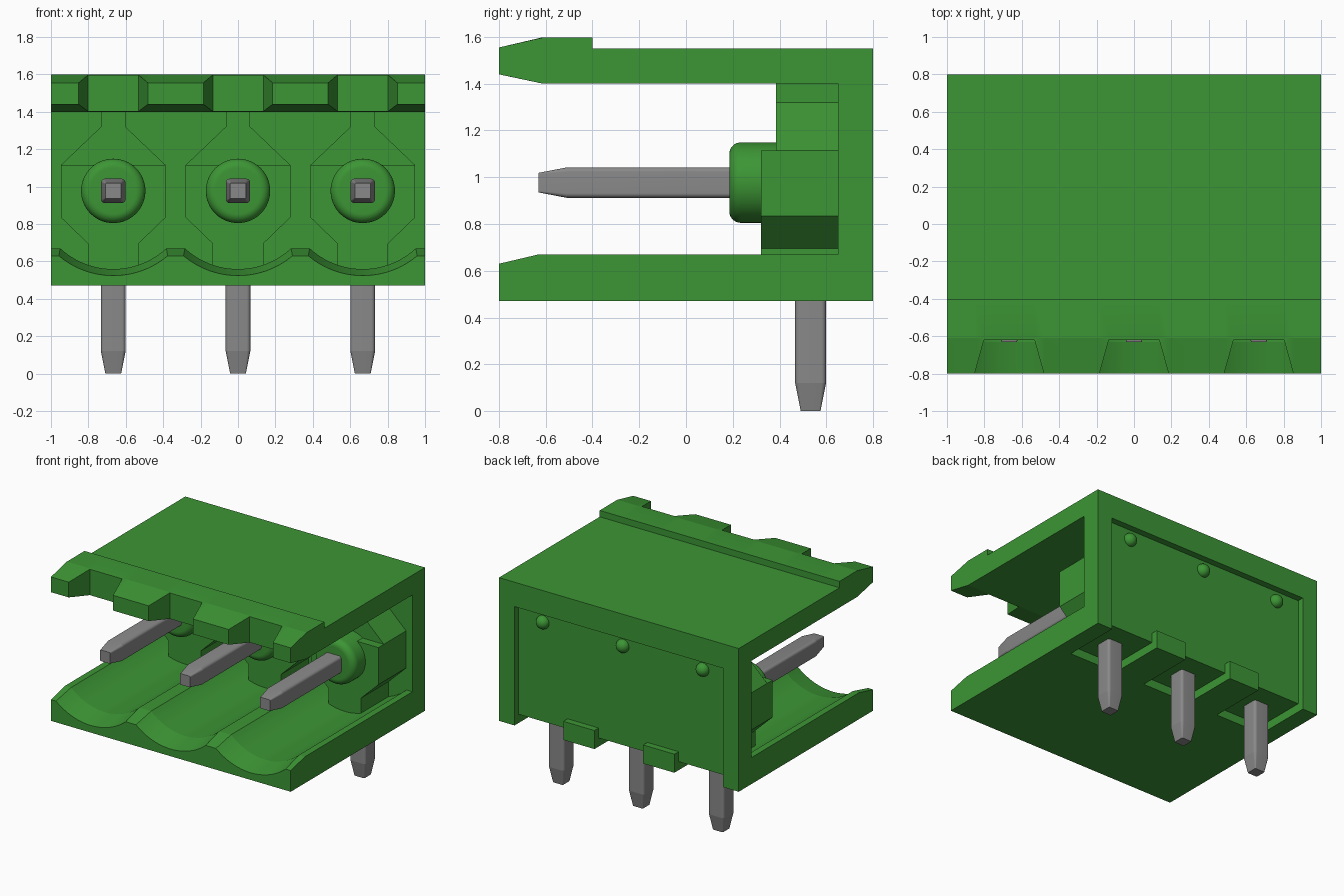
import bpy, bmesh, math

cube = bpy.data.objects.get("Cube")
if cube:
    bpy.data.objects.remove(cube, do_unlink=True)


def material(name, rgb, rough):
    m = bpy.data.materials.new(name)
    m.use_nodes = True
    m.diffuse_color = (*rgb, 1)
    bsdf = m.node_tree.nodes["Principled BSDF"]
    bsdf.inputs["Base Color"].default_value = (*rgb, 1)
    bsdf.inputs["Roughness"].default_value = rough
    return m


GREEN = material("green plastic", (0.045, 0.30, 0.035), 0.5)
GREY = material("grey metal", (0.25, 0.25, 0.25), 0.5)

PITCH = 0.667
PINS = (-PITCH, 0, PITCH)
AXIS_Z = 0.977       # height of the contact axis
FLOOR, POCKET = 0.47, 0.535


def finish(name, bm, mat):
    bmesh.ops.recalc_face_normals(bm, faces=bm.faces)
    me = bpy.data.meshes.new(name)
    bm.to_mesh(me)
    bm.free()
    ob = bpy.data.objects.new(name, me)
    bpy.context.collection.objects.link(ob)
    me.materials.append(mat)
    bpy.ops.object.select_all(action='DESELECT')
    ob.select_set(True)
    bpy.context.view_layer.objects.active = ob
    bpy.ops.object.shade_smooth_by_angle(angle=math.radians(11))
    return ob


def loft(name, rings, mat=GREEN):
    """Skin rings that share a point count, and cap both ends."""
    bm = bmesh.new()
    vs = [[bm.verts.new(p) for p in r] for r in rings]
    n = len(vs[0])
    for a, b in zip(vs, vs[1:]):
        for i in range(n):
            j = (i + 1) % n
            bm.faces.new((a[i], a[j], b[j], b[i]))
    bm.faces.new(vs[0])
    bm.faces.new(vs[-1])
    return finish(name, bm, mat)


def box(name, x0, x1, y0, y1, z0, z1):
    ring = [(x0, y0), (x1, y0), (x1, y1), (x0, y1)]
    return loft(name, [[(x, y, z) for x, y in ring] for z in (z0, z1)])


# Top cover with a raised lip, notched in front of every contact
def cover_ring(x, notched):
    tip = [(-0.62, 1.597), (-0.62, 1.402)] if notched else [(-0.8, 1.555), (-0.8, 1.44)]
    prof = [(0.8, 1.55), (-0.4, 1.55), (-0.4, 1.598), (-0.61, 1.598),
            *tip, (-0.61, 1.40), (0.8, 1.40)]
    return [(x, y, z) for y, z in prof]


rings = [cover_ring(-1, False)]
for c in PINS:
    rings += [cover_ring(c + dx, cut) for dx, cut in
              ((-0.185, False), (-0.135, True), (0.135, True), (0.185, False))]
rings.append(cover_ring(1, False))
loft("top_cover", rings)


# Floor with a round channel under every contact, flared at the front
def floor_ring(y, radius, top, bottom):
    pts = [(-1, bottom), (-1, top)]
    a = math.acos((AXIS_Z - top) / radius)
    for c in PINS:
        for i in range(25):
            t = -a + 2 * a * i / 24
            pts.append((c + radius * math.sin(t), AXIS_Z - radius * math.cos(t)))
    pts += [(1, top), (1, bottom)]
    return [(x, y, z) for x, z in pts]


loft("floor_front", [floor_ring(-0.8, 0.453, 0.63, FLOOR),
                     floor_ring(-0.63, 0.418, 0.67, FLOOR),
                     floor_ring(0.35, 0.418, 0.67, FLOOR)])
loft("floor_rear", [floor_ring(y, 0.418, 0.67, POCKET) for y in (0.35, 0.65)])

# Back wall: recessed panel framed by a header and two posts
box("back_panel", -0.87, 0.87, 0.65, 0.75, POCKET, 1.366)
box("back_header", -0.87, 0.87, 0.65, 0.8, 1.366, 1.40)
for side, s in (("left", 1), ("right", -1)):
    xs = sorted((0.87 * s, s))
    box(side + "_post", *xs, 0.65, 0.8, FLOOR, 1.40)
    box(side + "_edge_rib", *xs, 0.35, 0.65, FLOOR, POCKET)
    # Ribs between the underside pockets, ending in upright tabs
    c = s * PITCH / 2
    box(side + "_rib", c - 0.13, c + 0.13, 0.35, 0.75, FLOOR, POCKET)
    box(side + "_rib_tab", c - 0.13, c + 0.13, 0.75, 0.8, FLOOR, 0.61)


# Round-cornered square section of half-width h
def pin_section(h, r):
    pts = []
    for k, (sx, sy) in enumerate(((1, 1), (-1, 1), (-1, -1), (1, -1))):
        for i in range(11):
            t = math.pi / 2 * (k + i / 10)
            pts.append((sx * (h - r) + r * math.cos(t), sy * (h - r) + r * math.sin(t)))
    return pts


def contact_boss(name, c):
    """Round collar with a rolled front rim, revolved about the contact axis."""
    radius, rim, front, back = 0.172, 0.05, 0.185, 0.42
    prof = []
    for i in range(11):
        t = math.pi / 2 * i / 10
        prof.append((radius - rim + rim * math.sin(t), front + rim - rim * math.cos(t)))
    prof.append((radius, back))
    ring = [2 * math.pi * i / 64 for i in range(64)]
    loft(name, [[(c + r * math.cos(a), y, AXIS_Z + r * math.sin(a)) for a in ring]
                for r, y in prof])


LOWER = [(-0.28, 1.115), (-0.28, 0.835), (-0.135, 0.695), (-0.135, 0.545)]
UPPER = [(-0.065, 1.40), (-0.065, 1.32), (-0.28, 1.115)]


def block(name, c, half, y0):
    prof = half + [(-x, z) for x, z in reversed(half)]
    loft(name, [[(c + x, y, z) for x, z in prof] for y in (y0, 0.65)])


for c, tag in zip(PINS, ("right", "middle", "left")):
    # Support behind each contact
    block(tag + "_lower_block", c, LOWER, 0.32)
    block(tag + "_upper_block", c, UPPER, 0.385)
    contact_boss(tag + "_boss", c)

    # Mating pin and solder pin, both with tapered tips
    sections = [(-0.63, 0.042, 0.006), (-0.51, 0.065, 0.02), (0.5, 0.065, 0.02)]
    loft(tag + "_mating_pin", [[(c + u, y, AXIS_Z + v) for u, v in pin_section(h, r)]
                               for y, h, r in sections], GREY)
    sections = [(0, 0.042, 0.006), (0.12, 0.066, 0.02), (0.65, 0.066, 0.02)]
    loft(tag + "_solder_pin", [[(c + u, 0.533 + v, z) for u, v in pin_section(h, r)]
                               for z, h, r in sections], GREY)

    # Round stud on the back panel
    bm = bmesh.new()
    bmesh.ops.create_uvsphere(bm, u_segments=40, v_segments=20, radius=0.05)
    finish(tag + "_back_stud", bm, GREEN).location = (c, 0.75, 1.285)
